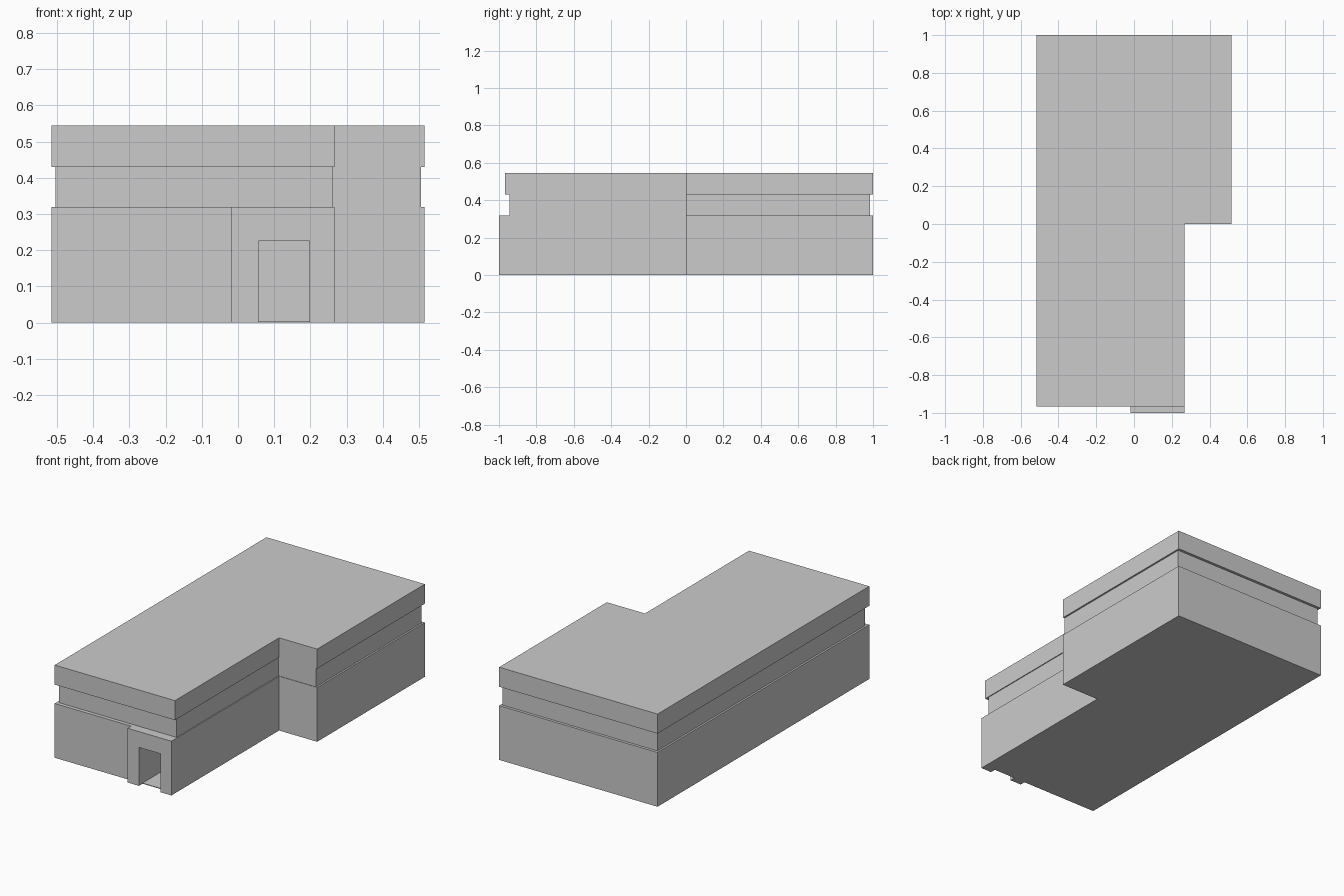
import bpy, bmesh

if "Cube" in bpy.data.objects:
    bpy.data.objects.remove(bpy.data.objects["Cube"])


def prism(name, outline, z0, z1):
    """Extrude a flat xy outline (counter-clockwise) from z0 to z1."""
    bm = bmesh.new()
    base = bm.faces.new([bm.verts.new((x, y, z0)) for x, y in outline])
    ext = bmesh.ops.extrude_face_region(bm, geom=[base], use_keep_orig=True)
    top = [v for v in ext["geom"] if isinstance(v, bmesh.types.BMVert)]
    bmesh.ops.translate(bm, verts=top, vec=(0, 0, z1 - z0))
    bmesh.ops.recalc_face_normals(bm, faces=bm.faces)
    mesh = bpy.data.meshes.new(name)
    bm.to_mesh(mesh)
    bm.free()
    obj = bpy.data.objects.new(name, mesh)
    bpy.context.collection.objects.link(obj)
    return obj


def rect(x0, x1, y0, y1):
    return [(x0, y0), (x1, y0), (x1, y1), (x0, y1)]


def l_shape(left, wing, right, front, notch, back):
    return [(left, front), (wing, front), (wing, notch),
            (right, notch), (right, back), (left, back)]


FRONT = -0.967
Z_LOWER, Z_BAND, Z_ROOF = 0.319, 0.43, 0.545

# Lower storey, with the entrance block projecting at the front
lower = [(-0.515, FRONT), (-0.018, FRONT), (-0.018, -1.0), (0.267, -1.0),
         (0.267, 0.0), (0.515, 0.0), (0.515, 1.0), (-0.515, 1.0)]
lower_storey = prism("lower_storey", lower, 0, Z_LOWER)

# Recessed band and overhanging roof block
prism("recessed_band", l_shape(-0.504, 0.262, 0.505, -0.945, 0.003, 0.984),
      Z_LOWER, Z_BAND)
prism("roof_block", l_shape(-0.515, 0.267, 0.515, FRONT, 0.0, 1.0),
      Z_BAND, Z_ROOF)

# Doorway: open to the ground in the entrance block, with a thin floor inside
cutters = [
    prism("doorway_cutter", rect(0.056, 0.197, -1.1, FRONT), -0.1, 0.226),
    prism("hallway_cutter", rect(0.056, 0.197, -1.05, -0.74), 0.004, 0.226),
]
for cutter in cutters:
    cutter.hide_render = True
    cutter.display_type = 'WIRE'
    mod = lower_storey.modifiers.new(cutter.name, 'BOOLEAN')
    mod.operation = 'DIFFERENCE'
    mod.solver = 'EXACT'
    mod.object = cutter
